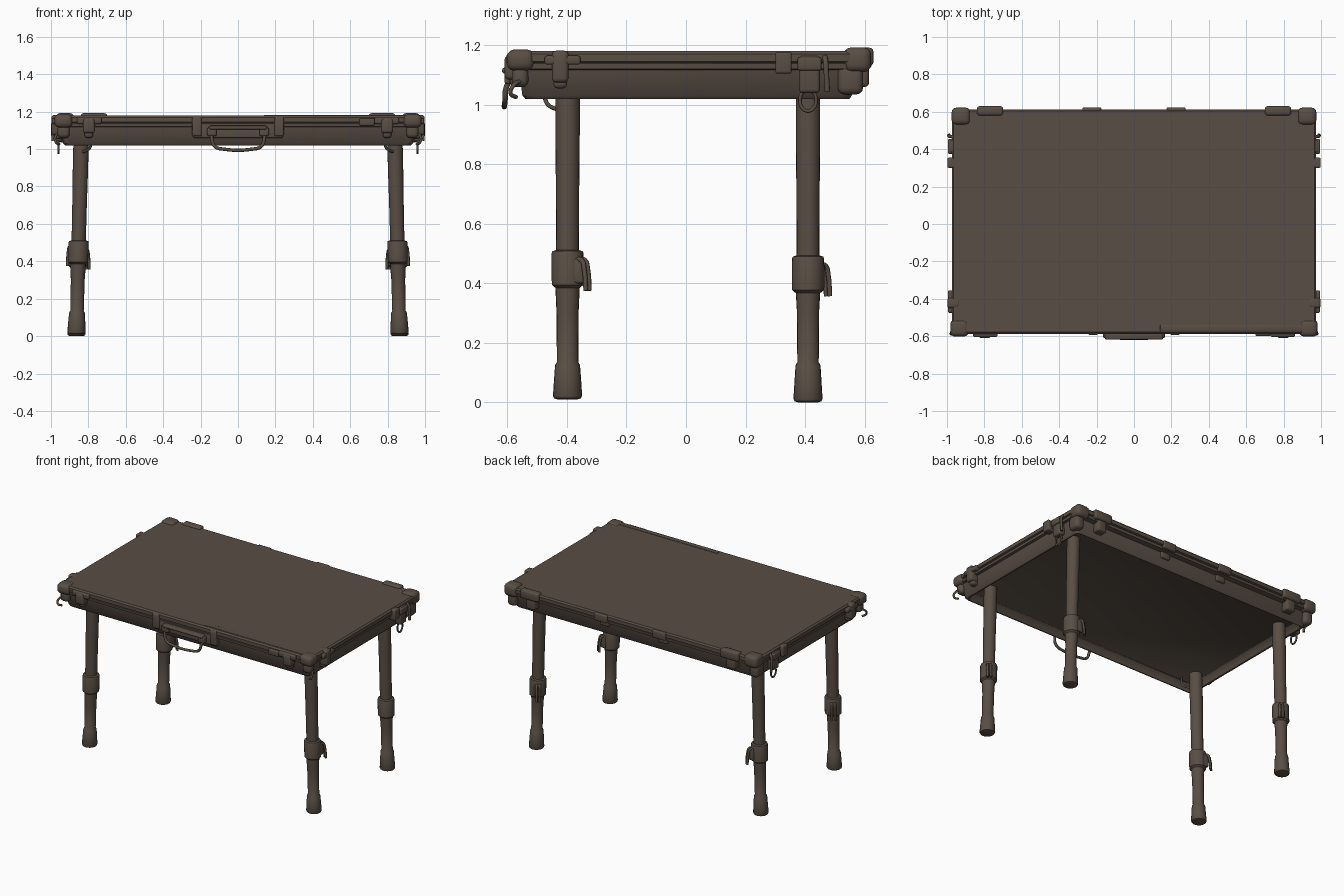
import bpy, bmesh, math

if "Cube" in bpy.data.objects:
    bpy.data.objects.remove(bpy.data.objects["Cube"])

brown = bpy.data.materials.new("dark brown")
brown.diffuse_color = (0.099, 0.076, 0.058, 1)
brown.use_nodes = True
brown.node_tree.nodes["Principled BSDF"].inputs["Base Color"].default_value = brown.diffuse_color


def finish(name, bm):
    bmesh.ops.recalc_face_normals(bm, faces=bm.faces)
    me = bpy.data.meshes.new(name)
    bm.to_mesh(me)
    bm.free()
    me.materials.append(brown)
    ob = bpy.data.objects.new(name, me)
    bpy.context.collection.objects.link(ob)
    return ob


def box(name, x, y, z, bevel=0.008):
    """Rounded box from (min, max) ranges."""
    bm = bmesh.new()
    bmesh.ops.create_cube(bm, size=1)
    for v in bm.verts:
        v.co = [(r[0] + r[1]) / 2 + c * abs(r[1] - r[0]) for r, c in zip((x, y, z), v.co)]
    if bevel:
        bmesh.ops.bevel(bm, geom=bm.edges[:], offset=bevel, segments=3, profile=0.5, affect='EDGES')
    return finish(name, bm)


def loft(name, rings):
    """Skin a list of equal-length point rings, capped at both ends."""
    bm = bmesh.new()
    rows = [[bm.verts.new(p) for p in ring] for ring in rings]
    n = len(rows[0])
    for a, b in zip(rows, rows[1:]):
        for i in range(n):
            bm.faces.new((a[i], a[(i + 1) % n], b[(i + 1) % n], b[i]))
    bm.faces.new(rows[0])
    bm.faces.new(rows[-1])
    return finish(name, bm)


def tube(name, pts, radius, closed=False):
    """Round wire along a smooth path."""
    cu = bpy.data.curves.new(name, 'CURVE')
    cu.dimensions = '3D'
    cu.bevel_depth = radius
    cu.bevel_resolution = 2
    cu.use_fill_caps = True
    sp = cu.splines.new('BEZIER')
    sp.bezier_points.add(len(pts) - 1)
    sp.resolution_u = 5
    sp.use_cyclic_u = closed
    for bp, p in zip(sp.bezier_points, pts):
        bp.co = p
        bp.handle_left_type = bp.handle_right_type = 'AUTO'
    cu.materials.append(brown)
    ob = bpy.data.objects.new(name, cu)
    bpy.context.collection.objects.link(ob)


def rect(hx, y0, y1, z, r=0.03):
    """Rounded rectangle outline."""
    pts = []
    for cx, cy, a0 in ((hx - r, y1 - r, 0), (-hx + r, y1 - r, 90), (-hx + r, y0 + r, 180), (hx - r, y0 + r, 270)):
        for k in range(4):
            a = math.radians(a0 + 30 * k)
            pts.append((cx + r * math.cos(a), cy + r * math.sin(a), z))
    return pts


# Case: one shell, tray hollowed underneath, with an overhanging rim and lid
loft("case_shell", [rect(*p) for p in (
    (0.89, -0.51, 0.525, 1.068), (0.905, -0.525, 0.537, 1.055), (0.915, -0.535, 0.545, 1.022),
    (0.925, -0.54, 0.55, 1.02), (0.935, -0.55, 0.557, 1.032), (0.95, -0.56, 0.57, 1.117),
    (0.966, -0.58, 0.603, 1.121), (0.967, -0.582, 0.605, 1.138), (0.96, -0.577, 0.6, 1.142),
    (0.974, -0.587, 0.613, 1.146), (0.974, -0.587, 0.613, 1.17), (0.964, -0.578, 0.605, 1.18))])
# Thin worn strip on the tabletop
box("top_strip", (0.14, 0.9), (-0.572, -0.54), (1.176, 1.183), 0.002)

# Legs: lathe profile of (radius, height), splayed slightly outwards
profile = ((0.034, 0.0), (0.045, 0.004), (0.049, 0.012), (0.046, 0.06), (0.042, 0.125), (0.036, 0.135),
           (0.037, 0.3), (0.041, 0.385), (0.053, 0.395), (0.054, 0.5), (0.051, 0.508),
           (0.038, 0.512), (0.039, 0.7), (0.041, 0.9), (0.041, 1.07))
N = 20
for sx, side in ((-1, "left"), (1, "right")):
    for y0, end in ((-0.398, "front"), (0.41, "back")):
        low = 0.01 if end == "front" else 0.0
        tag = end + "_" + side
        dz = 0 if end == "front" else -0.018

        def axis(z):
            return sx * (0.864 - 0.024 * z), y0

        rings = []
        for r, z in profile:
            z = z + low if z < 0.1 else z + (dz if 0.3 < z < 0.55 else 0)
            cx, cy = axis(z)
            rings.append([(cx + r * math.cos(math.tau * i / N), cy + r * math.sin(math.tau * i / N), z)
                          for i in range(N)])
        loft(tag + "_leg", rings)
        # Clamp lever on the collar, drooping outwards
        dx, dy = (sx if end == "front" else -sx) * 0.6, 0.8
        cx, cy = axis(0.43)
        for off in (-0.01, 0.01):
            tube(tag + "_clamp_lever", [(cx + dx * d - dy * off * sx, cy + dy * d + dx * off * sx, z + dz)
                 for d, z in ((0.045, 0.48), (0.066, 0.478), (0.078, 0.445), (0.084, 0.375))], 0.008)
        box(tag + "_clamp_block", (cx + dx * 0.045 - 0.02, cx + dx * 0.045 + 0.02),
            (cy + dy * 0.045 - 0.02, cy + dy * 0.045 + 0.02), (0.4 + dz, 0.485 + dz))
        # Brace wire at the top of the front legs
        if end == "front":
            tube(tag + "_brace_wire", [(sx * 0.845, y0 - 0.02, 0.985), (sx * 0.815, y0 - 0.05, 0.99),
                                       (sx * 0.79, y0 - 0.072, 1.01), (sx * 0.785, y0 - 0.078, 1.06)], 0.007)

    # Corner guards
    box("front_corner_" + side, (sx * 0.885, sx * 0.982), (-0.602, -0.51), (1.115, 1.186), 0.025)
    box("back_corner_" + side, (sx * 0.875, sx * 0.975), (0.53, 0.622), (1.11, 1.193), 0.025)
    box("front_corner_foot_" + side, (sx * 0.9, sx * 0.965), (-0.585, -0.53), (1.06, 1.13), 0.02)
    box("back_corner_foot_" + side, (sx * 0.9, sx * 0.965), (0.51, 0.595), (1.035, 1.13), 0.022)

    # End latches
    box("end_latch_front_" + side, (sx * 0.94, sx * 0.995), (-0.475, -0.355), (1.135, 1.165))
    box("end_latch_strap_" + side, (sx * 0.93, sx * 0.998), (-0.45, -0.395), (1.075, 1.182), 0.014)
    box("end_latch_tongue_" + side, (sx * 0.93, sx * 0.98), (-0.445, -0.4), (1.055, 1.1), 0.014)
    box("end_latch_plate_" + side, (sx * 0.94, sx * 0.998), (0.3, 0.355), (1.105, 1.178))
    box("end_latch_back_" + side, (sx * 0.94, sx * 0.985), (0.38, 0.45), (1.04, 1.165), 0.012)
    box("end_latch_cap_" + side, (sx * 0.94, sx * 0.995), (0.375, 0.455), (1.115, 1.16))
    # Hanging ring and hook beside the back latch
    tube("end_ring_" + side, [(sx * 0.96, 0.41 + 0.027 * math.cos(a), 1.015 + 0.036 * math.sin(a))
                              for a in (k * math.tau / 8 for k in range(8))], 0.006, True)
    tube("end_hook_" + side, [(sx * 0.955, 0.465, 1.16), (sx * 0.98, 0.468, 1.155),
                              (sx * 0.99, 0.472, 1.1), (sx * 0.988, 0.475, 1.045)], 0.009)
    tube("front_corner_hook_" + side, [(sx * 0.95, -0.55, 1.08), (sx * 0.975, -0.575, 1.07),
                                       (sx * 0.975, -0.59, 1.04), (sx * 0.955, -0.57, 1.025)], 0.007)

    # Front latches
    box("front_latch_" + side, (sx * 0.73, sx * 0.86), (-0.604, -0.56), (1.135, 1.17))
    box("front_latch_strap_" + side, (sx * 0.765, sx * 0.83), (-0.61, -0.55), (1.085, 1.165), 0.014)
    box("front_latch_tongue_" + side, (sx * 0.775, sx * 0.82), (-0.59, -0.54), (1.06, 1.11), 0.014)

    # Back latches and hinges
    box("back_latch_" + side, (sx * 0.7, sx * 0.84), (0.58, 0.63), (1.13, 1.192), 0.014)
    box("back_latch_strap_" + side, (sx * 0.735, sx * 0.805), (0.55, 0.615), (1.06, 1.15), 0.014)
    box("back_hinge_" + side, (sx * 0.175, sx * 0.275), (0.57, 0.624), (1.125, 1.178))
    box("back_hinge_leaf_" + side, (sx * 0.19, sx * 0.26), (0.55, 0.58), (1.08, 1.13))

    # Front clasps and handle mounts
    box("front_clasp_" + side, (sx * 0.195, sx * 0.245), (-0.594, -0.55), (1.07, 1.17))
    box("handle_mount_" + side, (sx * 0.115, sx * 0.165), (-0.61, -0.55), (1.07, 1.115))

# Extra clip beside the right front latch
box("front_right_clip", (0.65, 0.73), (-0.6, -0.56), (1.125, 1.165))
# Handle plate and carrying handle
box("handle_plate", (-0.24, 0.24), (-0.582, -0.55), (1.06, 1.13))
tube("handle", [(-0.14, -0.585, 1.095), (-0.14, -0.605, 1.055), (-0.125, -0.608, 1.015), (-0.07, -0.61, 0.999),
                (0.07, -0.61, 0.999), (0.125, -0.608, 1.015), (0.14, -0.605, 1.055), (0.14, -0.585, 1.095)], 0.009)
box("handle_hinge", (-0.155, 0.155), (-0.618, -0.575), (1.105, 1.125))

# Smooth shading with sharp edges kept
bpy.ops.object.select_all(action='DESELECT')
for ob in bpy.data.objects:
    if ob.type == 'MESH':
        ob.select_set(True)
        bpy.context.view_layer.objects.active = ob
bpy.ops.object.shade_smooth_by_angle(angle=math.radians(35))
